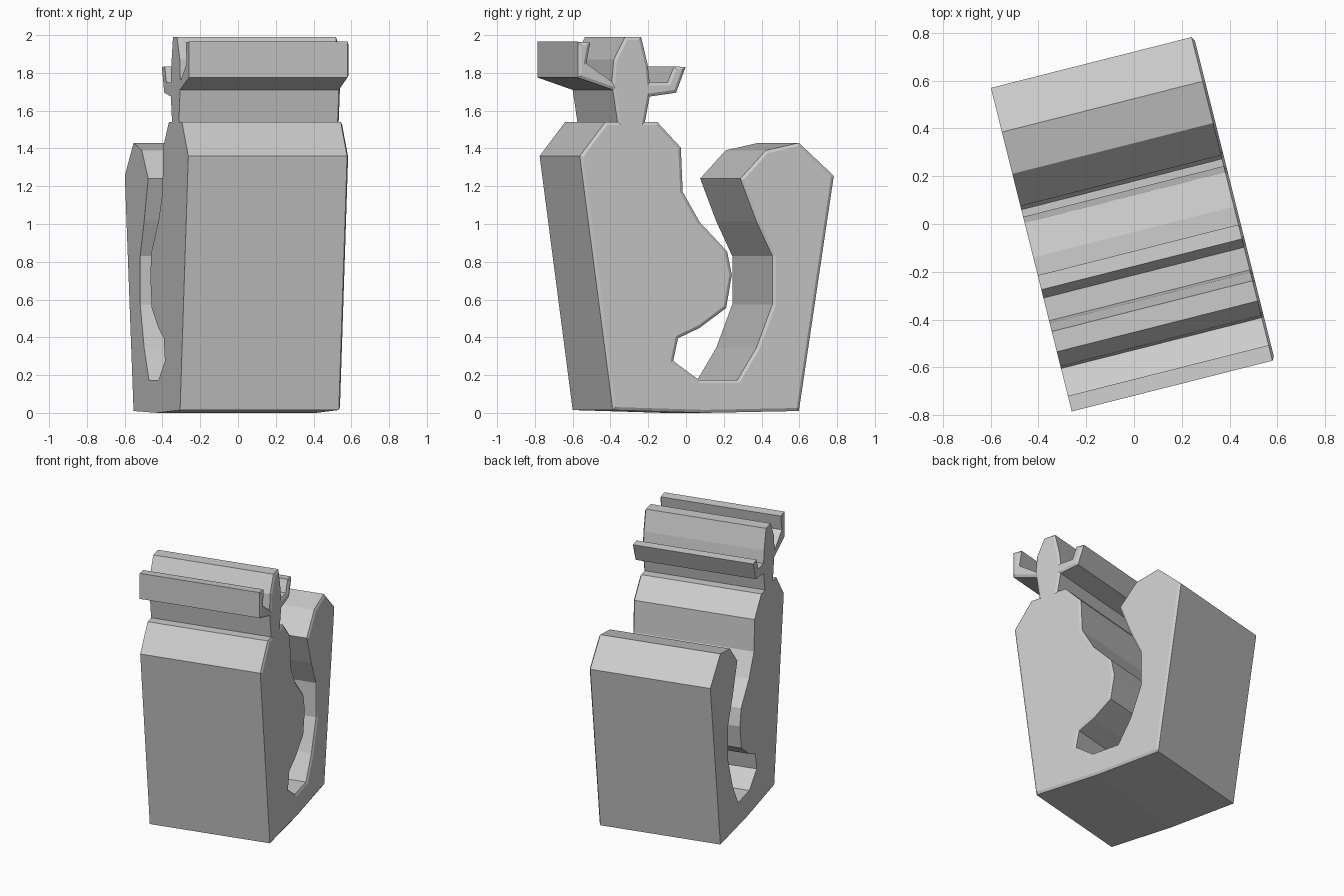
import bpy
import bmesh
from mathutils import Vector

cube = bpy.data.objects.get("Cube")
if cube:
    bpy.data.objects.remove(cube, do_unlink=True)

# Side outline of the block as (y, z), split by region
BODY_FRONT = [(-.385, .015), (-.56, 1.36), (-.425, 1.54), (-.36, 1.54)]
FRONT_CLIP = [(-.385, 1.71), (-.57, 1.775), (-.57, 1.965), (-.505, 1.96),
              (-.525, 1.85), (-.39, 1.755)]
HEAD = [(-.38, 1.87), (-.32, 1.99), (-.235, 1.99), (-.2, 1.84)]
BACK_CLIP = [(-.19, 1.75), (-.095, 1.75), (-.06, 1.835), (0, 1.83),
             (-.05, 1.695), (-.19, 1.675)]
BODY_BACK = [(-.215, 1.54), (-.15, 1.54), (-.025, 1.405), (-.015, 1.17),
             (.075, 1.01), (.22, .855), (.245, .73), (.215, .555),
             (.075, .45), (-.04, .395), (-.065, .275)]
HOOK = [(.07, .175), (.275, .175), (.375, .345), (.46, .575), (.46, .83),
        (.375, 1.015), (.29, 1.24), (.425, 1.39), (.6, 1.43), (.785, 1.255),
        (.6, .01), (.1, 0)]
OUTLINE = BODY_FRONT + FRONT_CLIP + HEAD + BACK_CLIP + BODY_BACK + HOOK

ACROSS = Vector((-.85, -.215, 0))   # extrusion direction, block stands turned
SLOPE = -.25                        # x change along the end face
RIM_WIDTH, RIM_DEPTH = .016, .01


def make_material(name, rgb):
    mat = bpy.data.materials.new(name)
    mat.use_nodes = True
    mat.diffuse_color = (*rgb, 1)
    mat.node_tree.nodes["Principled BSDF"].inputs["Base Color"].default_value = (*rgb, 1)
    return mat


# Extrude the outline across the block
bm = bmesh.new()
base = RIM_DEPTH * ACROSS.normalized()
verts = [bm.verts.new(Vector((.447 + SLOPE * y, y, z)) + base) for y, z in OUTLINE]
cap = bm.faces.new(verts)
out = bmesh.ops.extrude_face_region(bm, geom=[cap], use_keep_orig=True)
moved = [g for g in out["geom"] if isinstance(g, bmesh.types.BMVert)]
bmesh.ops.translate(bm, verts=moved, vec=ACROSS - base)
bmesh.ops.recalc_face_normals(bm, faces=bm.faces)

# Chamfered rim around one end face
bm.faces.ensure_lookup_table()
ends = [f for f in bm.faces if len(f.verts) == len(OUTLINE)]
near = max(ends, key=lambda f: f.calc_center_median().x)
bmesh.ops.inset_region(bm, faces=[near], thickness=RIM_WIDTH, depth=RIM_DEPTH,
                       use_even_offset=True)

mesh = bpy.data.meshes.new("clip_block")
bm.to_mesh(mesh)
bm.free()
mesh.materials.append(make_material("light grey", (.6, .6, .6)))
block = bpy.data.objects.new("clip_block", mesh)
bpy.context.collection.objects.link(block)
